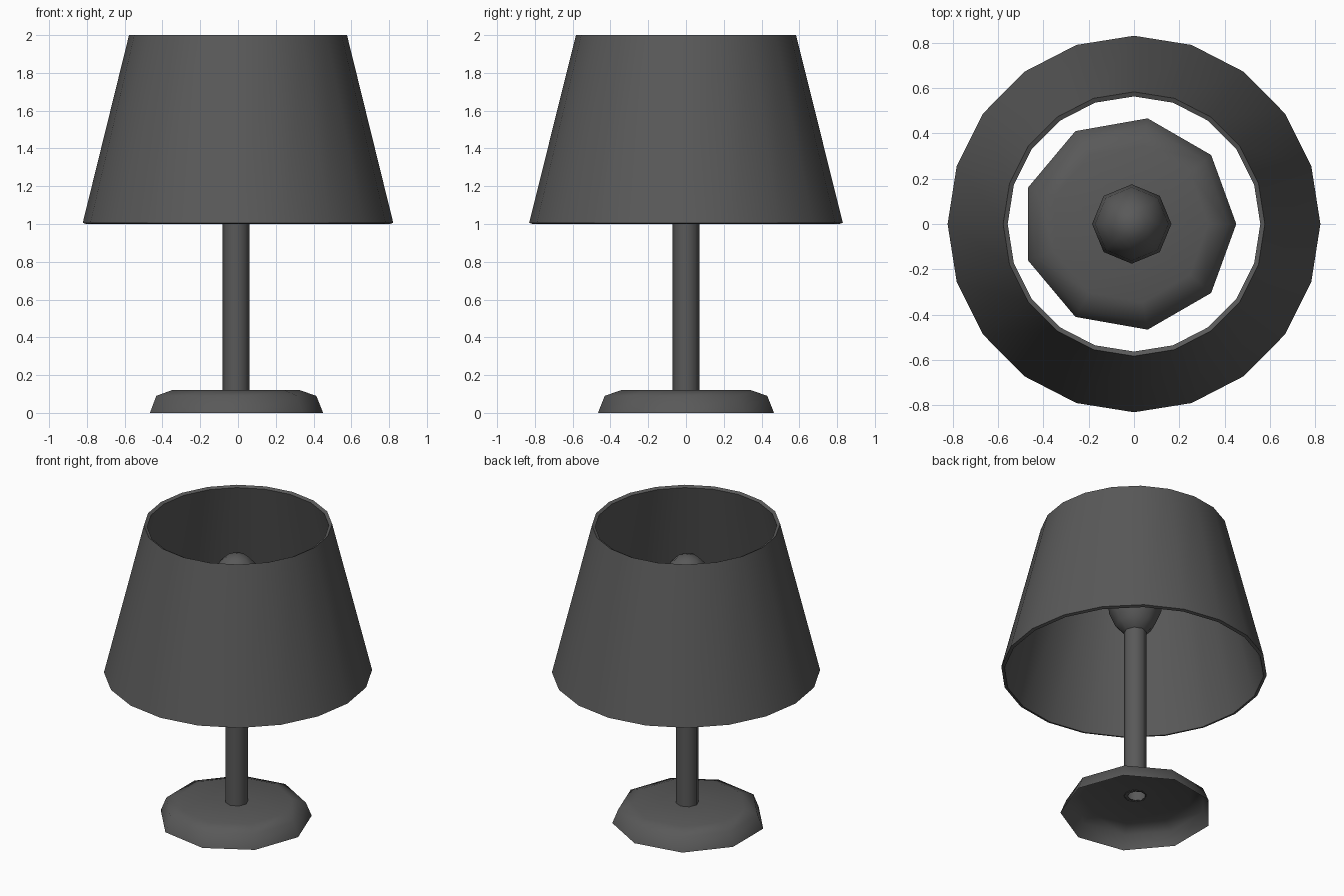
import bpy, bmesh
from math import cos, sin, pi, radians

if "Cube" in bpy.data.objects:
    bpy.data.objects.remove(bpy.data.objects["Cube"])

dark = bpy.data.materials.new("dark_grey")
dark.diffuse_color = (0.1, 0.1, 0.1, 1)
dark.use_nodes = True
dark.node_tree.nodes["Principled BSDF"].inputs["Base Color"].default_value = dark.diffuse_color


def lathe(name, profile, sides, cx=0.0, sy=1.0, closed=False, angle=50):
    """Revolve (radius, z) points around a vertical axis; radius 0 becomes a pole."""
    bm = bmesh.new()
    rings = []
    for r, z in profile:
        if r == 0:
            rings.append([bm.verts.new((cx, 0, z))] * sides)
        else:
            rings.append([bm.verts.new((cx + r * cos(2 * pi * i / sides),
                                        sy * r * sin(2 * pi * i / sides), z))
                          for i in range(sides)])
    pairs = list(zip(rings, rings[1:]))
    if closed:
        pairs.append((rings[-1], rings[0]))
    for a, b in pairs:
        for i in range(sides):
            j = (i + 1) % sides
            bm.faces.new(list(dict.fromkeys((a[i], a[j], b[j], b[i]))))
    bmesh.ops.recalc_face_normals(bm, faces=bm.faces[:])
    mesh = bpy.data.meshes.new(name)
    bm.to_mesh(mesh)
    bm.free()
    mesh.materials.append(dark)
    obj = bpy.data.objects.new(name, mesh)
    bpy.context.collection.objects.link(obj)
    bpy.ops.object.select_all(action='DESELECT')
    obj.select_set(True)
    bpy.context.view_layer.objects.active = obj
    bpy.ops.object.shade_smooth_by_angle(angle=radians(angle))
    return obj


# Foot: nine-sided shell, open underneath, with a hole for the stem
lathe("base", [(0.473, 0), (0.437, 0.09), (0.35, 0.12), (0.055, 0.12)],
      9, cx=-0.022, angle=75)

# Open tube stem reaching into the bulb
lathe("stem", [(0.071, 0.115), (0.071, 1.31)], 8, cx=-0.01)

# Elongated eight-sided bulb
steps = 8
bulb = [(0, 1.26)]
bulb += [(0.175 * sin(pi * k / steps), 1.53 - 0.27 * cos(pi * k / steps))
         for k in range(1, steps)]
bulb += [(0, 1.80)]
lathe("bulb", bulb, 8, cx=-0.01, angle=75)

# Thin-walled tapered shade with a slim rim, slightly deeper than wide
lathe("shade", [(0.822, 1.006), (0.577, 2.0), (0.557, 1.99), (0.802, 1.0)],
      20, sy=1.01, closed=True, angle=45)
